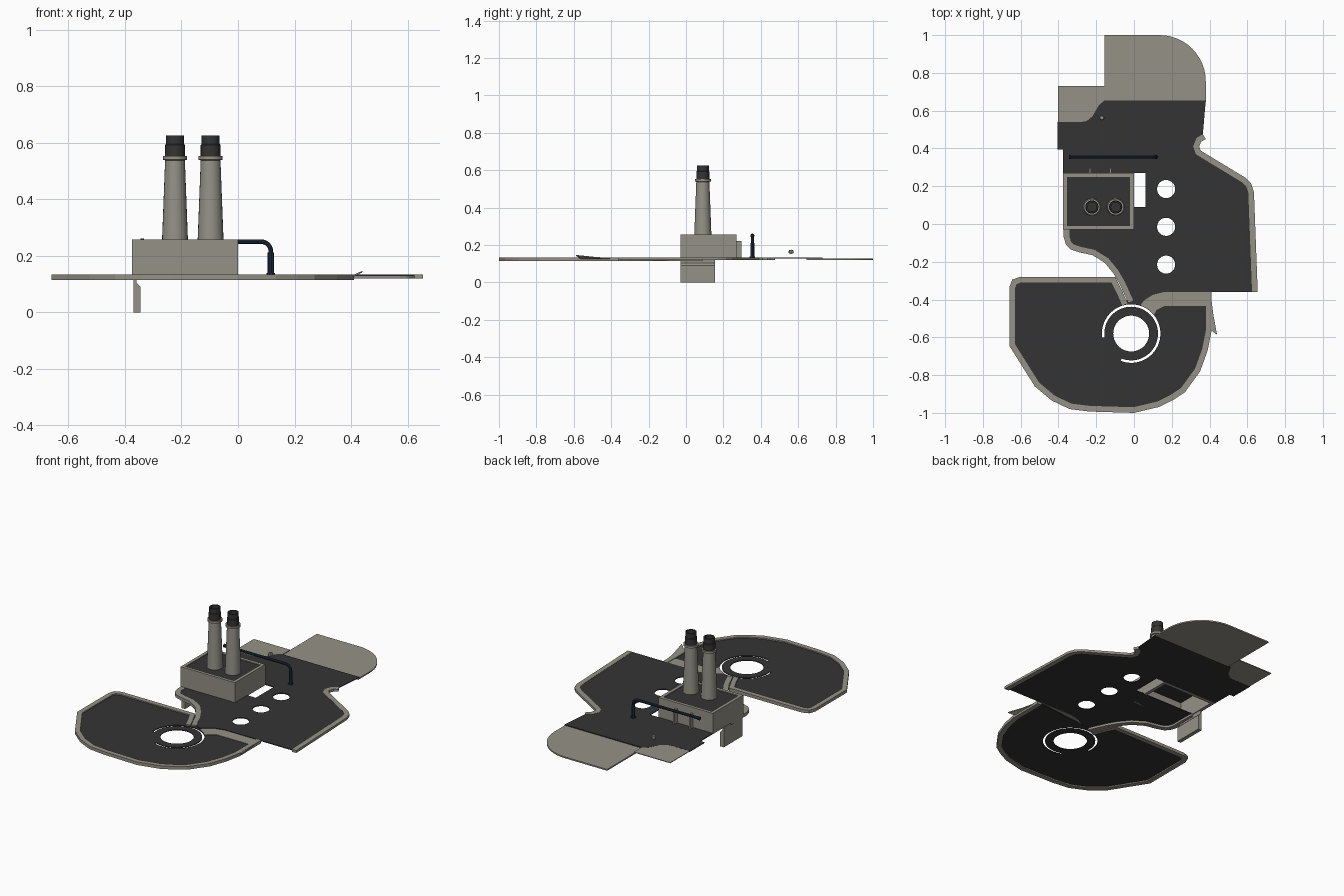
import bpy, bmesh, math
from mathutils import Vector

if "Cube" in bpy.data.objects:
    bpy.data.objects.remove(bpy.data.objects["Cube"])


def material(name, rgb):
    m = bpy.data.materials.new(name)
    m.diffuse_color = (*rgb, 1)
    m.use_nodes = True
    m.node_tree.nodes["Principled BSDF"].inputs["Base Color"].default_value = m.diffuse_color
    return m


TAUPE = material("warm grey", (0.30, 0.285, 0.245))
DARK = material("charcoal", (0.034, 0.034, 0.034))
NAVY = material("navy pipe", (0.014, 0.03, 0.055))


def finish(ob, mat, smooth=False):
    bm = bmesh.new()
    bm.from_mesh(ob.data)
    bmesh.ops.remove_doubles(bm, verts=bm.verts, dist=1e-5)
    bmesh.ops.recalc_face_normals(bm, faces=bm.faces)
    bm.to_mesh(ob.data)
    bm.free()
    ob.data.materials.clear()
    ob.data.materials.append(mat)
    for p in ob.data.polygons:
        p.material_index = 0
    bpy.ops.object.select_all(action='DESELECT')
    ob.select_set(True)
    bpy.context.view_layer.objects.active = ob
    if smooth:
        bpy.ops.object.shade_smooth_by_angle(angle=math.radians(35))
    else:
        bpy.ops.object.shade_flat()
    return ob


def curve_to_mesh(name, cu):
    ob = bpy.data.objects.new(name, cu)
    bpy.context.collection.objects.link(ob)
    bpy.ops.object.select_all(action='DESELECT')
    ob.select_set(True)
    bpy.context.view_layer.objects.active = ob
    bpy.ops.object.convert(target='MESH')
    return bpy.context.view_layer.objects.active


def plate(name, outline, z0, z1, mat, holes=()):
    """Flat sheet from an outline, with optional holes."""
    cu = bpy.data.curves.new(name, 'CURVE')
    cu.dimensions = '2D'
    cu.fill_mode = 'BOTH'
    cu.extrude = (z1 - z0) / 2
    for pts in [outline, *holes]:
        sp = cu.splines.new('POLY')
        sp.points.add(len(pts) - 1)
        for p, c in zip(sp.points, pts):
            p.co = (c[0], c[1], 0, 1)
        sp.use_cyclic_u = True
    ob = curve_to_mesh(name, cu)
    for v in ob.data.vertices:
        v.co.z += (z0 + z1) / 2
    return finish(ob, mat)


def mesh(name, verts, faces, mat, smooth=False):
    me = bpy.data.meshes.new(name)
    me.from_pydata(verts, [], faces)
    ob = bpy.data.objects.new(name, me)
    bpy.context.collection.objects.link(ob)
    return finish(ob, mat, smooth)


def box(name, lo, hi, mat):
    return plate(name, [(lo[0], lo[1]), (hi[0], lo[1]), (hi[0], hi[1]), (lo[0], hi[1])], lo[2], hi[2], mat)


def lathe(name, profile, x, y, mat, n=24):
    verts = [(x + r * math.cos(2 * math.pi * i / n), y + r * math.sin(2 * math.pi * i / n), z)
             for r, z in profile for i in range(n)]
    faces = [(k * n + i, k * n + (i + 1) % n, (k + 1) * n + (i + 1) % n, (k + 1) * n + i)
             for k in range(len(profile) - 1) for i in range(n)]
    return mesh(name, verts, faces, mat, True)


def pipe(name, pts, r, mat):
    cu = bpy.data.curves.new(name, 'CURVE')
    cu.dimensions = '3D'
    cu.bevel_depth = r
    cu.bevel_resolution = 3
    cu.use_fill_caps = True
    sp = cu.splines.new('POLY')
    sp.points.add(len(pts) - 1)
    for p, c in zip(sp.points, pts):
        p.co = (*c, 1)
    return finish(curve_to_mesh(name, cu), mat, True)


def arc(cx, cy, r, a0, a1, n):
    return [(cx + r * math.cos(math.radians(a0 + (a1 - a0) * i / n)),
             cy + r * math.sin(math.radians(a0 + (a1 - a0) * i / n))) for i in range(n + 1)]


def offset(path, w):
    """Shift an open path to its left by w, with mitred corners."""
    ps = [Vector(p) for p in path]
    out = []
    for i, p in enumerate(ps):
        d0 = (p - ps[i - 1]).normalized() if i else None
        d1 = (ps[i + 1] - p).normalized() if i < len(ps) - 1 else None
        d0, d1 = d0 or d1, d1 or d0
        n0, n1 = Vector((-d0.y, d0.x)), Vector((-d1.y, d1.x))
        m = (n0 + n1).normalized()
        out.append(tuple(p + m * w / max(0.5, m.dot(n0))))
    return out


# Edge paths of the decks
lower = [(.41, -.36), (.41, -.57), (.39, -.67), (.35, -.78), (.27, -.89), (.21, -.93), (.135, -.968),
         (0, -1), (-.235, -.993), (-.34, -.98), (-.435, -.935), (-.525, -.86), (-.66, -.645),
         (-.66, -.335), (-.645, -.295), (-.605, -.28), (-.1, -.28), (-.06, -.36), (-.035, -.42)]
left = [(-.375, .09), (-.372, -.07), (-.36, -.11), (-.335, -.135), (-.29, -.15), (-.22, -.165),
        (-.155, -.205), (-.11, -.26), (-.075, -.32), (-.03, -.42)]
right = [(.655, -.36), (.635, .17), (.62, .215), (.59, .245), (.38, .372), (.352, .39),
         (.345, .41), (.355, .435), (.38, .45)]
lower_in, left_in, right_in = offset(lower, -.03), offset(left, .03), offset(right, .03)

# Raised rims
plate("lower_rim", lower + lower_in[::-1], .114, .133, TAUPE)
plate("left_rim", left + left_in[::-1], .115, .134, TAUPE)
plate("right_rim", right + right_in[::-1], .119, .134, TAUPE)

# Lower floor with round hole and arc slot
hub = (-.015, -.58)
slot = arc(*hub, .155, 188, -111, 48) + arc(*hub, .142, -111, 188, 48)
plate("lower_floor", lower_in[:-2] + [(-.05, -.40), (-.02, -.405), (.05, -.40), (.1, -.39)],
      .121, .126, DARK, [arc(*hub, .095, 0, 350, 35), slot])

# Upper floor with three round holes and a notch under the housing
upper = left_in + [(.035, -.424), (.06, -.40), (.1, -.375), (.16, -.36)] + right_in + [
    (.38, .655), (-.155, .655), (-.185, .63), (-.22, .57), (-.25, .545), (-.28, .54), (-.405, .54),
    (-.405, .395), (-.375, .395), (-.375, .27), (.06, .27), (.06, .09)]
plate("upper_floor", upper, .128, .133, DARK,
      [arc(.17, y, .048, 0, 345, 23) for y in (.185, -.015, -.215)])

# Step between the floors, and the side fin
plate("step", [(.16, -.355), (.1, -.37), (.06, -.395), (.035, -.429), (.08, -.455), (.105, -.48), (.12, -.455),
               (.16, -.435), (.385, -.435), (.385, -.355)], .1265, .1295, TAUPE)
mesh("side_fin", [(.405, -.36, .128), (.42, -.48, .136), (.44, -.587, .147), (.405, -.56, .130),
                  (.405, -.36, .124), (.42, -.48, .131), (.44, -.587, .142), (.405, -.56, .124)],
     [(0, 1, 2, 3), (7, 6, 5, 4), (0, 4, 5, 1), (1, 5, 6, 2), (2, 6, 7, 3), (3, 7, 4, 0)], TAUPE)

# Tail plates
plate("tail_plate", [(.38, .645), (.38, .755)] + arc(.135, .755, .245, 0, 90, 12)[1:] +
      [(-.155, 1), (-.155, .645)], .119, .1275, TAUPE)
plate("tail_side_plate", [(-.402, .535), (-.402, .73), (-.15, .73), (-.15, .645), (-.2, .535)],
      .1285, .1325, TAUPE)

# Housing: open-bottomed walls with a dark sunken lid
x0, x1, y0, y1 = -.375, 0, -.03, .27


def rect(d):
    return [(x0 + d, y0 + d), (x1 - d, y0 + d), (x1 - d, y1 - d), (x0 + d, y1 - d)]


plate("housing_walls", rect(0), .128, .257, TAUPE, [rect(.02)])
plate("housing_lid", rect(.019), .246, .252, DARK)

# Plate hanging below the housing
prof = [(-.37, 0), (-.345, 0), (-.345, .09), (-.36, .105), (-.36, .13), (-.37, .13)]
n = len(prof)
mesh("hanging_plate", [(x, y, z) for y in (-.03, .155) for x, z in prof],
     [tuple(range(n)), tuple(range(n, 2 * n))] +
     [(i, (i + 1) % n, n + (i + 1) % n, n + i) for i in range(n)], TAUPE)

# Twin chimneys with collars and dark caps
for i, x in enumerate((-.223, -.097)):
    lathe(f"chimney_{i}", [(.046, .25), (.035, .538), (.043, .540), (.043, .553), (.03, .553)], x, .09, TAUPE)
    lathe(f"chimney_cap_{i}", [(.035, .552), (.035, .592), (.032, .596), (.032, .626), (.024, .626),
                               (.024, .60), (0, .60)], x, .09, DARK)
    # Bracket behind the housing
    bx = (-.233, -.124)[i]
    box(f"bracket_{i}", (bx - .006, .268, .13), (bx + .006, .297, .222), TAUPE)

# Bent pipe with sleeve and end cap
bend = [(x, .355, z) for x, z in arc(.082, .216, .034, 90, 0, 8)]
pipe("bent_pipe", [(-.335, .355, .25)] + bend + [(.116, .355, .13)], .0085, NAVY)
pipe("pipe_sleeve", [(.116, .355, .13), (.116, .355, .212)], .011, NAVY)
pipe("pipe_foot", [(.116, .355, .13), (.116, .355, .139)], .015, NAVY)
pipe("pipe_end", [(-.345, .355, .25), (-.333, .355, .25)], .011, NAVY)

# Small fitting above the rear deck
lathe("small_fitting", [(0, .153), (.012, .155), (.014, .165), (.01, .174), (0, .175)], -.17, .562, TAUPE, 8)
